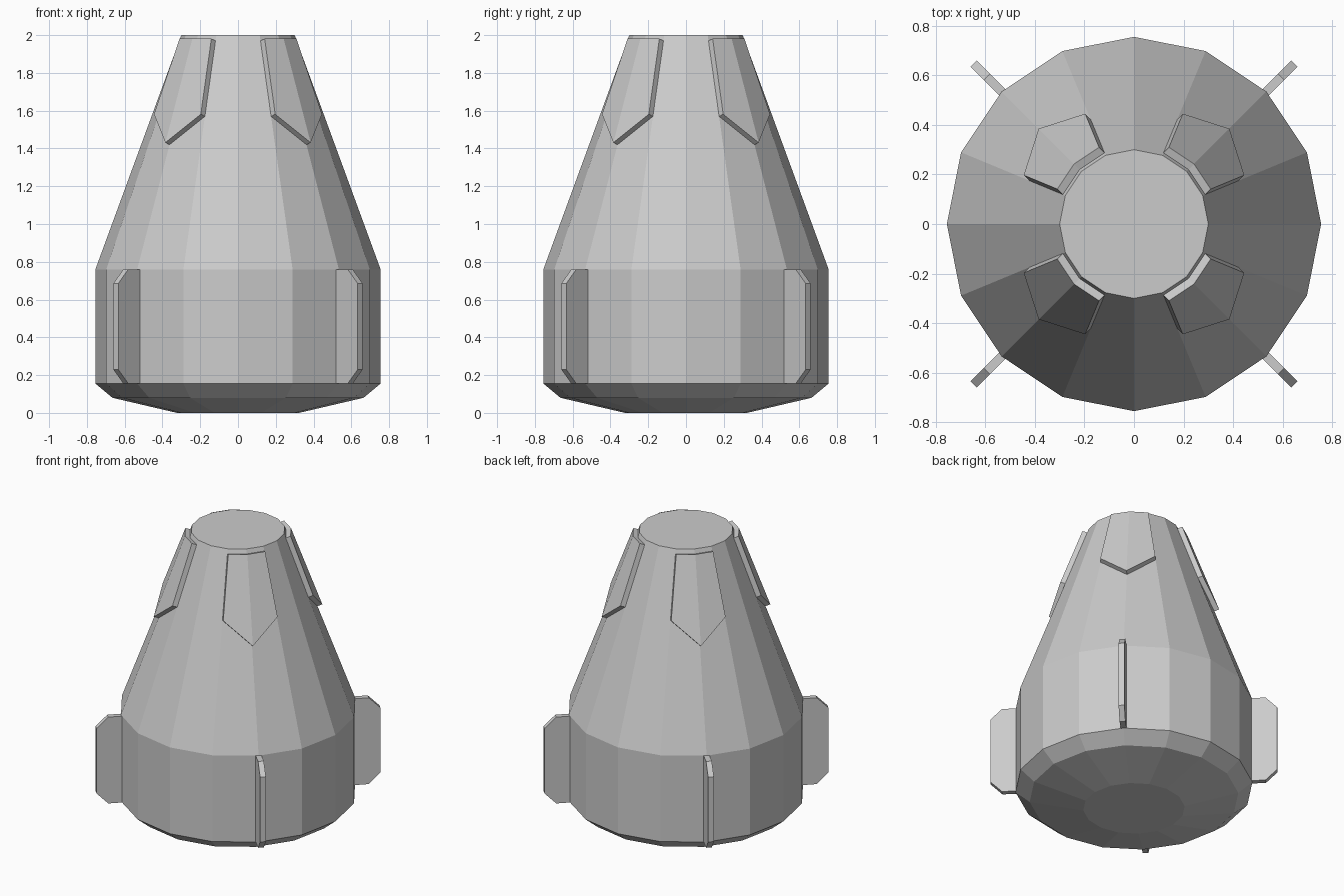
import bpy, bmesh
from math import cos, sin, pi, radians
from mathutils import Vector

if "Cube" in bpy.data.objects:
    bpy.data.objects.remove(bpy.data.objects["Cube"])

SIDES = 16


def make_object(name, bm):
    bmesh.ops.recalc_face_normals(bm, faces=bm.faces[:])
    mesh = bpy.data.meshes.new(name)
    bm.to_mesh(mesh)
    bm.free()
    obj = bpy.data.objects.new(name, mesh)
    bpy.context.collection.objects.link(obj)
    return obj


def polar(r, angle, z):
    return Vector((r * cos(angle), r * sin(angle), z))


def bridge(bm, a, b):
    for i in range(len(a)):
        j = (i + 1) % len(a)
        bm.faces.new((a[i], a[j], b[j], b[i]))


# Capsule body: faceted rings along a (radius, height) profile
def capsule_body():
    profile = [(0.323, 0), (0.665, 0.08), (0.755, 0.155), (0.755, 0.76), (0.30, 2.0)]
    bm = bmesh.new()
    rings = [[bm.verts.new(polar(r, 2 * pi * i / SIDES, z)) for i in range(SIDES)]
             for r, z in profile]
    for a, b in zip(rings, rings[1:]):
        bridge(bm, a, b)
    bm.faces.new(rings[0])
    bm.faces.new(rings[-1])
    make_object("capsule_body", bm)


def cone_radius(z):
    return 0.755 + (0.30 - 0.755) * (z - 0.76) / (2.0 - 0.76)


# Raised pointed panel spanning two facets of the cone
def upper_panel(name, angle):
    step = pi / 8
    shift = polar(0.031, angle, 0.011)
    outline = [(-step, 1.97), (0, 1.97), (step, 1.97), (step, 1.57), (0, 1.42), (-step, 1.57)]
    base = [polar(cone_radius(z), angle + a, z) for a, z in outline]
    bm = bmesh.new()
    inner = [bm.verts.new(p) for p in base]
    outer = [bm.verts.new(p + shift) for p in base]
    bridge(bm, inner, outer)
    for ring in (inner, outer):
        bm.faces.new((ring[0], ring[1], ring[4], ring[5]))
        bm.faces.new((ring[1], ring[2], ring[3], ring[4]))
    make_object(name, bm)


# Thin chamfered fin on the lower cylinder
def side_fin(name, angle):
    outline = [(0.72, 0.155), (0.84, 0.155), (0.915, 0.23),
               (0.915, 0.685), (0.84, 0.76), (0.72, 0.76)]
    half = polar(0.0185, angle + pi / 2, 0)
    bm = bmesh.new()
    left = [bm.verts.new(polar(r, angle, z) + half) for r, z in outline]
    right = [bm.verts.new(polar(r, angle, z) - half) for r, z in outline]
    bridge(bm, left, right)
    bm.faces.new(left)
    bm.faces.new(right)
    make_object(name, bm)


capsule_body()
for i in range(4):
    a = radians(45 + 90 * i)
    upper_panel(f"upper_panel_{i + 1}", a)
    side_fin(f"side_fin_{i + 1}", a)
